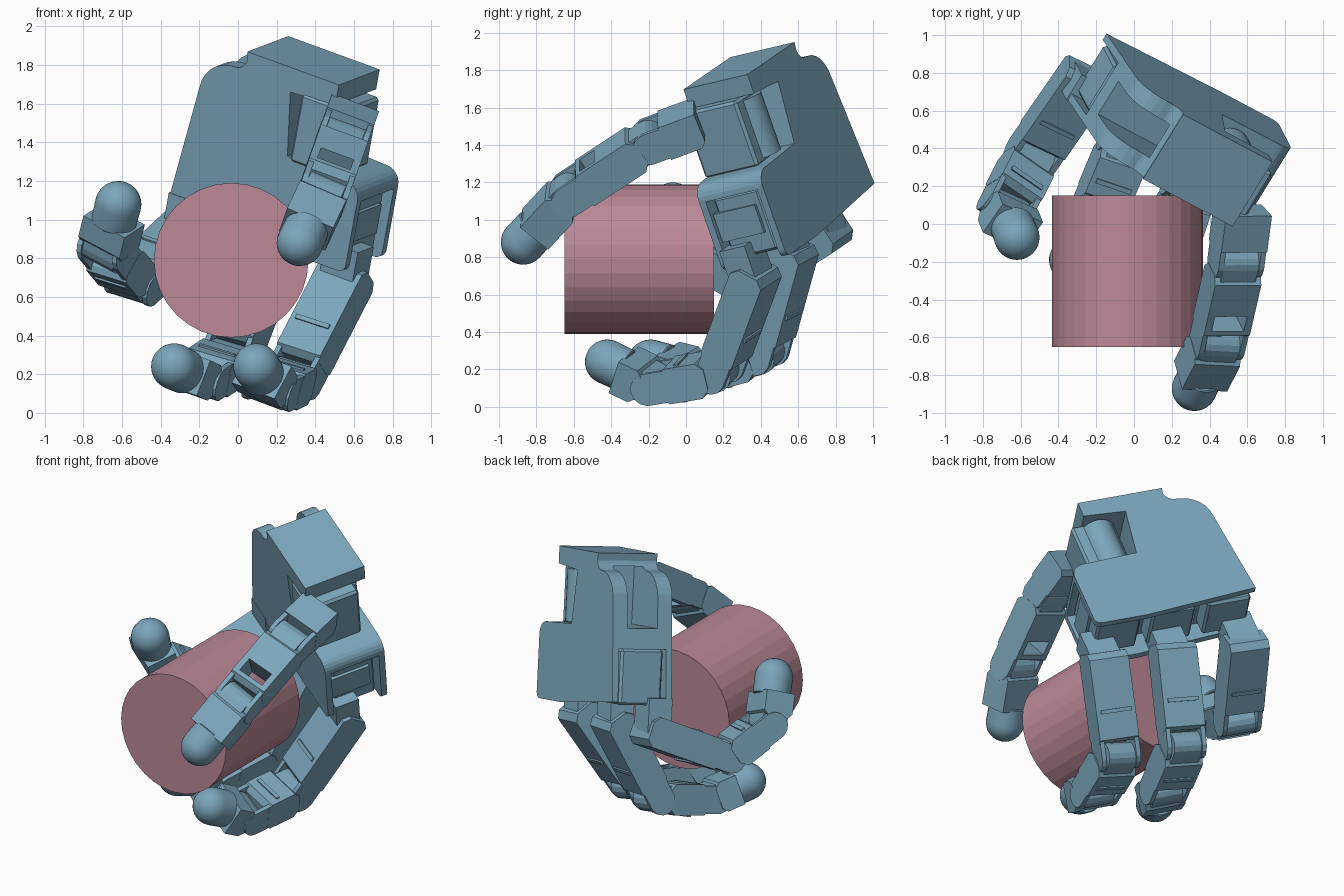
import bpy, bmesh, math
from mathutils import Vector, Matrix

if "Cube" in bpy.data.objects:
    bpy.data.objects.remove(bpy.data.objects["Cube"])

HAND = bpy.data.materials.new("hand_blue")
HAND.diffuse_color = (0.20, 0.38, 0.50, 1)
HAND.use_nodes = True
HAND.node_tree.nodes["Principled BSDF"].inputs["Base Color"].default_value = HAND.diffuse_color
PINK = bpy.data.materials.new("can_pink")
PINK.diffuse_color = (0.50, 0.25, 0.31, 1)
PINK.use_nodes = True
PINK.node_tree.nodes["Principled BSDF"].inputs["Base Color"].default_value = PINK.diffuse_color


def frame(o, a, b, c):
    m = Matrix((a, b, c)).transposed().to_4x4()
    m.translation = o
    return m


def finish(name, bm, mat, m=None, smooth=False):
    if m:
        bm.transform(m)
    bmesh.ops.recalc_face_normals(bm, faces=bm.faces)
    me = bpy.data.meshes.new(name)
    bm.to_mesh(me)
    bm.free()
    ob = bpy.data.objects.new(name, me)
    bpy.context.collection.objects.link(ob)
    me.materials.append(mat)
    if smooth:
        for o in bpy.context.selected_objects:
            o.select_set(False)
        ob.select_set(True)
        bpy.context.view_layer.objects.active = ob
        bpy.ops.object.shade_smooth_by_angle(angle=math.radians(35))
    return ob


def prism(name, pts, h0, h1, m, mat=HAND, bevel=0):
    """Extrude a 2D profile from h0 to h1 along the frame's third axis."""
    bm = bmesh.new()
    f = bm.faces.new([bm.verts.new((u, v, h0)) for u, v in pts])
    r = bmesh.ops.extrude_face_region(bm, geom=[f])
    bmesh.ops.translate(bm, vec=(0, 0, h1 - h0),
                        verts=[e for e in r["geom"] if isinstance(e, bmesh.types.BMVert)])
    bmesh.ops.recalc_face_normals(bm, faces=bm.faces)
    if bevel:
        bmesh.ops.bevel(bm, geom=bm.edges[:], offset=bevel, segments=1, affect="EDGES")
    return finish(name, bm, mat, m)


def box(name, u, v, h, m, bevel=0):
    return prism(name, [(u[0], v[0]), (u[1], v[0]), (u[1], v[1]), (u[0], v[1])], *h, m, bevel=bevel)


def arc(cx, cy, r, a0, a1, n=6):
    return [(cx + r * math.cos(math.radians(a0 + (a1 - a0) * i / n)),
             cy + r * math.sin(math.radians(a0 + (a1 - a0) * i / n))) for i in range(n + 1)]


def cylinder(name, r, length, m, mat=HAND, sides=32, smooth=False):
    bm = bmesh.new()
    bmesh.ops.create_cone(bm, cap_ends=True, segments=sides, radius1=r, radius2=r, depth=length)
    return finish(name, bm, mat, m, smooth)


# held can, axis front to back
cylinder("can", 0.4, 0.8, Matrix.Translation((-0.035, -0.25, 0.79)) @ Matrix.Rotation(math.pi / 2, 4, "X"), PINK)

# palm frame: W across, F toward the fingers, T toward the back of the hand
T = Vector((0.512, 0.829, 0.195)).normalized()
W = Vector((0.853, -0.426, -0.302))
W = (W - T * W.dot(T)).normalized()
F = T.cross(W)
P = frame(Vector((0.26, 0.58, 1.95)), W, F, T)

# palm shell outline with thumb notch and rounded shoulders
outline = [(0, 0), (0.563, 0), (0.563, 0.11), (0.29, 0.13), (0.34, 0.47)]
outline += arc(0.706, 0.57, 0.085, -90, 0)
outline += arc(0.751, 0.93, 0.04, 0, 90, 4)
outline += [(0.45, 0.97), (0.07, 0.94), (-0.30, 0.91)]
outline += arc(-0.065, 0.28, 0.175, 180, 265)
outline += arc(-0.06, 0.035, 0.07, 75, 10, 4)
palm = prism("palm_shell", outline, -0.41, 0, P)


def cut(target, cutter):
    mod = target.modifiers.new("cut", "BOOLEAN")
    mod.operation, mod.object, mod.solver = "DIFFERENCE", cutter, "EXACT"
    bpy.context.view_layer.objects.active = target
    bpy.ops.object.modifier_apply(modifier=mod.name)
    bpy.data.objects.remove(cutter)


cut(palm, box("cutter", (-0.5, 0.95), (0.58, 1.1), (-0.37, -0.04), P))
cut(palm, box("cutter", (-0.5, 0.12), (0.08, 0.45), (-0.31, -0.10), P))

# finger motors inside the palm
for i, w in enumerate((0.605, 0.24, -0.13)):
    box(f"finger_motor_{i}", (w - 0.145, w + 0.145), (0.58, 0.93), (-0.35, -0.06), P, 0.015)
    box(f"finger_motor_lug_{i}", (w - 0.10, w + 0.165), (0.66, 0.82), (-0.365, -0.10), P)

# thumb motor and its round housing
box("thumb_motor", (0.36, 0.64), (0.112, 0.49), (-0.42, -0.08), P, 0.015)
cylinder("thumb_housing", 0.11, 0.33,
         frame(P @ Vector((0.47, 0.30, -0.14)), T, W, F), sides=24, smooth=True)


def link_frame(p, q, axis):
    d = (q - p).normalized()
    x = (axis - d * axis.dot(d)).normalized()
    return frame(p, d, x.cross(d), x), (q - p).length


H, HW = 0.098, 0.130     # half thickness, half width of a finger link


def knuckle(name, m):
    hub = arc(0, 0, 0.085, 90, 270, 8) + [(0.12, -0.085), (0.12, 0.085)]
    prism(name + "_hub", hub, -HW + 0.032, HW - 0.032, m)


def cheeks(name, m, L, start):
    # fork cheeks that hold the next link
    pts = [(start, -0.088), (L, -0.088)] + arc(L, 0, 0.088, -80, 80, 6) + [(L, 0.088), (start, 0.088)]
    for s in (-1, 1):
        prism(name + "_cheek", pts, *sorted((s * HW * 0.99, s * (HW - 0.03))), m)


def link(name, p, q, axis, hollow=False, first=False):
    m, L = link_frame(p, q, axis)
    s = 0.045
    if first:
        s = -0.08        # knuckle end is a squared block
    else:
        knuckle(name, m)
    end = L - 0.09
    case = [(s, -H + 0.04), (s + 0.04, -H), (end - 0.03, -H), (end, -H + 0.04),
            (end, H - 0.03), (end - 0.02, H), (s + 0.04, H), (s, H - 0.04)]
    body = prism(name + "_case", case, -HW, HW, m)
    if hollow:
        cut(body, box("cutter", (L * 0.54, L * 0.72), (-0.2, 0.2), (-0.09, 0.09), m))
    else:
        # seam across the case
        box(name + "_seam", (L * 0.48, L * 0.48 + 0.025), (-H - 0.01, H + 0.01), (-0.10, 0.10), m)
    cheeks(name, m, L, end - 0.08)


def tip(name, p, q, axis):
    m, L = link_frame(p, q, axis)
    knuckle(name, m)
    e = L - 0.10
    case = [(0.03, -H + 0.03), (0.06, -H), (e, -H), (e, H), (0.06, H), (0.03, H - 0.03)]
    prism(name + "_case", case, -HW, HW, m)
    # domed fingertip
    bm = bmesh.new()
    bmesh.ops.create_uvsphere(bm, u_segments=32, v_segments=16, radius=0.12)
    for v in bm.verts:
        if v.co.z < -0.001:
            v.co.z = -0.11 if v.co.xy.length > 0.117 else -0.115
    d, n, x = (m.to_3x3().col[i].copy() for i in range(3))
    finish(name + "_dome", bm, HAND, frame(q, n, x, d), smooth=True)


# joints of each finger, from knuckle to fingertip centre
fingers = {
    "index": [(.54, .36, .67), (.29, .18, .185), (.17, -.18, .125), (.095, -.42, .24)],
    "middle": [(.15, .56, .786), (-.045, .42, .28), (-.2, .05, .18), (-.33, -.19, .24)],
    "ring": [(-.27, .75, .92), (-.54, .36, .67), (-.68, .08, .84), (-.62, -.07, 1.08)],
}
for name, pts in fingers.items():
    j = [Vector(p) for p in pts]
    # short base block reaching out of the palm
    m, L = link_frame(j[0] - F * 0.22, j[0], W)
    box(name + "_base", (0, L + 0.03), (-0.08, 0.08), (-0.10, 0.10), m)
    link(name + "_proximal", j[0], j[1], W, first=True)
    link(name + "_medial", j[1], j[2], W)
    tip(name + "_distal", j[2], j[3], W)

# thumb
axis = Vector((0.93, -0.03, -0.37))
j = [Vector(p) for p in ((.57, .03, 1.505), (.54, -.20, 1.42), (.44, -.635, 1.135), (.32, -.87, .88))]
m, L = link_frame(j[0], j[1], axis)
prism("thumb_base", [(-0.05, -H), (L - 0.09, -H), (L - 0.09, H), (-0.02, H), (-0.05, H - 0.03)], -HW, HW, m)
cheeks("thumb_base", m, L, L - 0.16)
link("thumb_proximal", j[1], j[2], axis, hollow=True)
tip("thumb_distal", j[2], j[3], axis)
